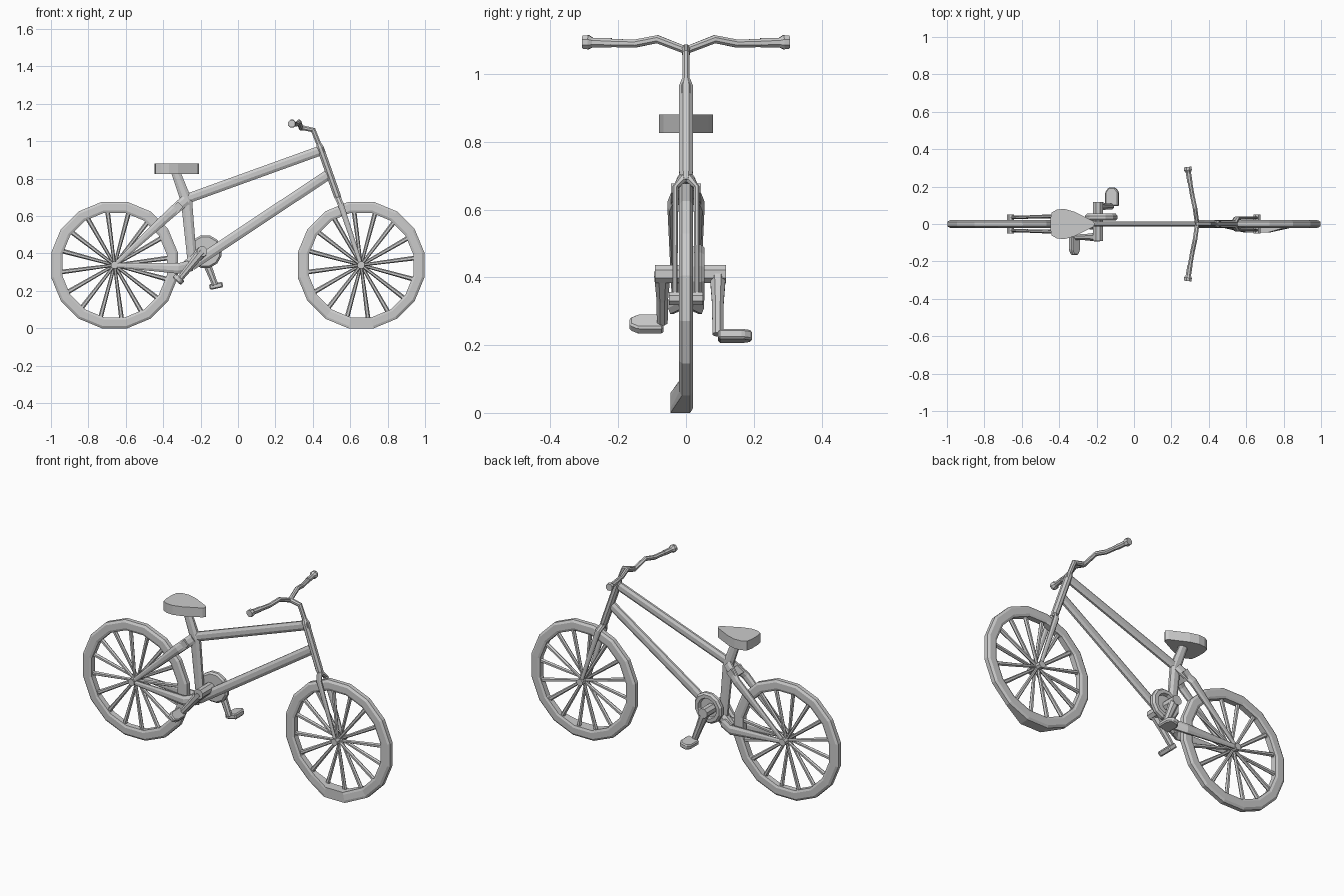
import bpy, bmesh
from math import sin, cos, pi
from mathutils import Vector, Matrix

if "Cube" in bpy.data.objects:
    bpy.data.objects.remove(bpy.data.objects["Cube"])


def finish(name, bm):
    bmesh.ops.recalc_face_normals(bm, faces=bm.faces)
    mesh = bpy.data.meshes.new(name)
    bm.to_mesh(mesh)
    bm.free()
    ob = bpy.data.objects.new(name, mesh)
    bpy.context.collection.objects.link(ob)
    return ob


def sweep(bm, pts, sizes, side=(0, 1, 0), n=8):
    """Faceted tube through pts; sizes are (half along side, half across)."""
    pts = [Vector(p) for p in pts]
    rings = []
    for i, (p, (a, b)) in enumerate(zip(pts, sizes)):
        t = (pts[min(i + 1, len(pts) - 1)] - pts[max(i - 1, 0)]).normalized()
        s = Vector(side)
        s = (s - t * s.dot(t)).normalized()
        u = t.cross(s)
        k = 1 / cos(pi / n)
        rings.append([bm.verts.new(p + s * a * k * cos((j + .5) * 2 * pi / n)
                                   + u * b * k * sin((j + .5) * 2 * pi / n)) for j in range(n)])
    for r, q in zip(rings, rings[1:]):
        for j in range(n):
            bm.faces.new((r[j], r[(j + 1) % n], q[(j + 1) % n], q[j]))
    bm.faces.new(rings[0])
    bm.faces.new(rings[-1])


def tube(name, pts, sizes, side=(0, 1, 0), n=8):
    bm = bmesh.new()
    sweep(bm, pts, sizes, side, n)
    return finish(name, bm)


def lathe(name, center, profile, n):
    """Closed (radius, y) profile turned around the y axis."""
    bm = bmesh.new()
    rings = []
    for r, y in profile:
        rings.append([bm.verts.new((center[0] + r * sin((j + .5) * 2 * pi / n), y,
                                    center[1] - r * cos((j + .5) * 2 * pi / n))) for j in range(n)])
    for r, q in zip(rings, rings[1:] + rings[:1]):
        for j in range(n):
            bm.faces.new((r[j], r[(j + 1) % n], q[(j + 1) % n], q[j]))
    return finish(name, bm)


def prism(name, outline, depth, matrix):
    """Outline in xy extruded by depth in z, then placed."""
    bm = bmesh.new()
    f = bm.faces.new([bm.verts.new((x, y, -depth / 2)) for x, y in outline])
    top = bmesh.ops.extrude_face_region(bm, geom=[f])["geom"]
    bmesh.ops.translate(bm, vec=(0, 0, depth), verts=[v for v in top if isinstance(v, bmesh.types.BMVert)])
    bm.transform(matrix)
    return finish(name, bm)


# Wheels: tyre, hub and tapered spokes
ZC, REAR, FRONT = .338, -.66, .658
for label, x in (("rear", REAR), ("front", FRONT)):
    tyre = lathe(label + "_tyre", (x, ZC),
                 [(.285, -.016), (.298, -.021), (.332, -.02), (.345, -.012),
                  (.345, .012), (.332, .02), (.298, .021), (.285, .016)], 16)
    if label == "front":  # the lower edge flares to one side
        for v in tyre.data.vertices:
            if v.co.z < .075 and v.co.y < 0 and abs(v.co.x - x) < .1:
                v.co.y = -.046
    tube(label + "_hub", [(x, -.05, ZC), (x, .05, ZC)], [(.019, .019)] * 2, (1, 0, 0))
    bm = bmesh.new()
    for i in range(16):
        a = i * pi / 8 + .13
        d = Vector((cos(a), 0, sin(a)))
        y = .012 if i % 2 else -.012
        c = Vector((x, 0, ZC))
        sweep(bm, [c + d * .012 + Vector((0, y, 0)), c + d * .292], [(.008, .007), (.01, .011)], n=6)
    finish(label + "_spokes", bm)

# Main frame tubes
tube("top_tube", [(-.28, 0, .69), (.46, 0, .957)], [(.014, .026)] * 2)
tube("down_tube", [(-.25, 0, .335), (.48, 0, .82)], [(.014, .027)] * 2)
tube("seat_tube", [(-.335, 0, .84), (-.275, 0, .68), (-.245, 0, .36)],
     [(.014, .024), (.018, .03), (.016, .025)])
tube("head_tube", [(.432, 0, .985), (.44, 0, .965), (.53, 0, .71), (.54, 0, .685)],
     [(.012, .014), (.02, .019), (.02, .019), (.015, .015)])

# Paired fork legs and rear stays
for s, label in ((1, "left"), (-1, "right")):
    tube(label + "_fork_leg", [(.533, 0, .70), (.548, s * .031, .665), (FRONT, s * .033, ZC)],
         [(.016, .016), (.009, .016), (.007, .01)])
    tube(label + "_seat_stay", [(REAR, s * .034, ZC), (-.36, s * .044, .615), (-.28, s * .012, .685)],
         [(.008, .011), (.011, .026), (.014, .028)])
    tube(label + "_chain_stay", [(REAR, s * .036, ZC), (-.32, s * .042, .32), (-.25, s * .012, .335)],
         [(.008, .012), (.011, .028), (.014, .03)])
tube("stay_bridge", [(-.325, -.045, .645), (-.325, .045, .645)], [(.025, .02)] * 2, (1, 0, 1), 4)
tube("bottom_bracket", [(-.29, 0, .315), (-.19, 0, .41)], [(.025, .03), (.03, .03)])

# Chainring and crank axle
CX, CZ = -.192, .41
lathe("chainring", (-.175, .41), [(.005, .018), (.08, .018), (.09, .028), (.09, .044),
                                 (.08, .055), (.06, .055), (.055, .036), (.005, .036)], 12)
tube("crank_axle", [(CX, -.092, CZ), (CX, .118, CZ)], [(.027, .027)] * 2, (1, 0, 0))

# Crank arms and pointed pedals
pedal_shape = [(-.036, -.05), (.036, -.05), (.036, .025), (.018, .05), (-.018, .05), (-.036, .025)]
for label, s, arm_y, end, py, tilt, k in (("left", 1, .094, (-.122, .232), .145, -.2, 1),
                                         ("right", -1, -.07, (-.308, .268), -.117, .75, .85)):
    tube(label + "_crank_arm", [(CX, arm_y, CZ), ((CX + end[0]) / 2, arm_y, (CZ + end[1]) / 2),
                                (end[0], arm_y, end[1])],
         [(.024, .026), (.017, .02), (.016, .016)])
    px, pz = (-.117, .227) if s > 0 else (-.318, .262)
    pedal = prism(label + "_pedal", [(x * k, y) for x, y in pedal_shape], .03,
                  Matrix.Translation((px, py, pz)) @ Matrix.Rotation(tilt, 4, 'Y')
                  @ Matrix.Diagonal((1, s, 1, 1)))
    bev = pedal.modifiers.new("bevel", 'BEVEL')
    bev.width, bev.segments = .006, 1

# Seat
half = [(-.447, .03), (-.44, .062), (-.41, .078), (-.37, .08), (-.32, .066), (-.26, .036), (-.22, .016)]
prism("seat", half + [(-.208, 0)] + [(x, -y) for x, y in reversed(half)], .055,
      Matrix.Translation((0, 0, .853)))

# Stem, handlebar and grips
tube("stem", [(.44, 0, .965), (.402, 0, 1.06), (.33, 0, 1.075)], [(.011, .013), (.011, .014), (.012, .013)])
bar = [(.326, .085, 1.103), (.312, .15, 1.09), (.288, .29, 1.093)]
tube("handlebar", [(x, -y, z) for x, y, z in reversed(bar)] + [(.338, 0, 1.07)] + bar,
     [(.012, .012)] * 7, (0, 0, 1))
for s, label in ((1, "left"), (-1, "right")):
    tube(label + "_grip", [(.299, s * .22, 1.092), (.291, s * .275, 1.093), (.289, s * .288, 1.094),
                           (.287, s * .305, 1.094)],
         [(.014, .014), (.014, .014), (.021, .021), (.019, .019)], (0, 0, 1))
